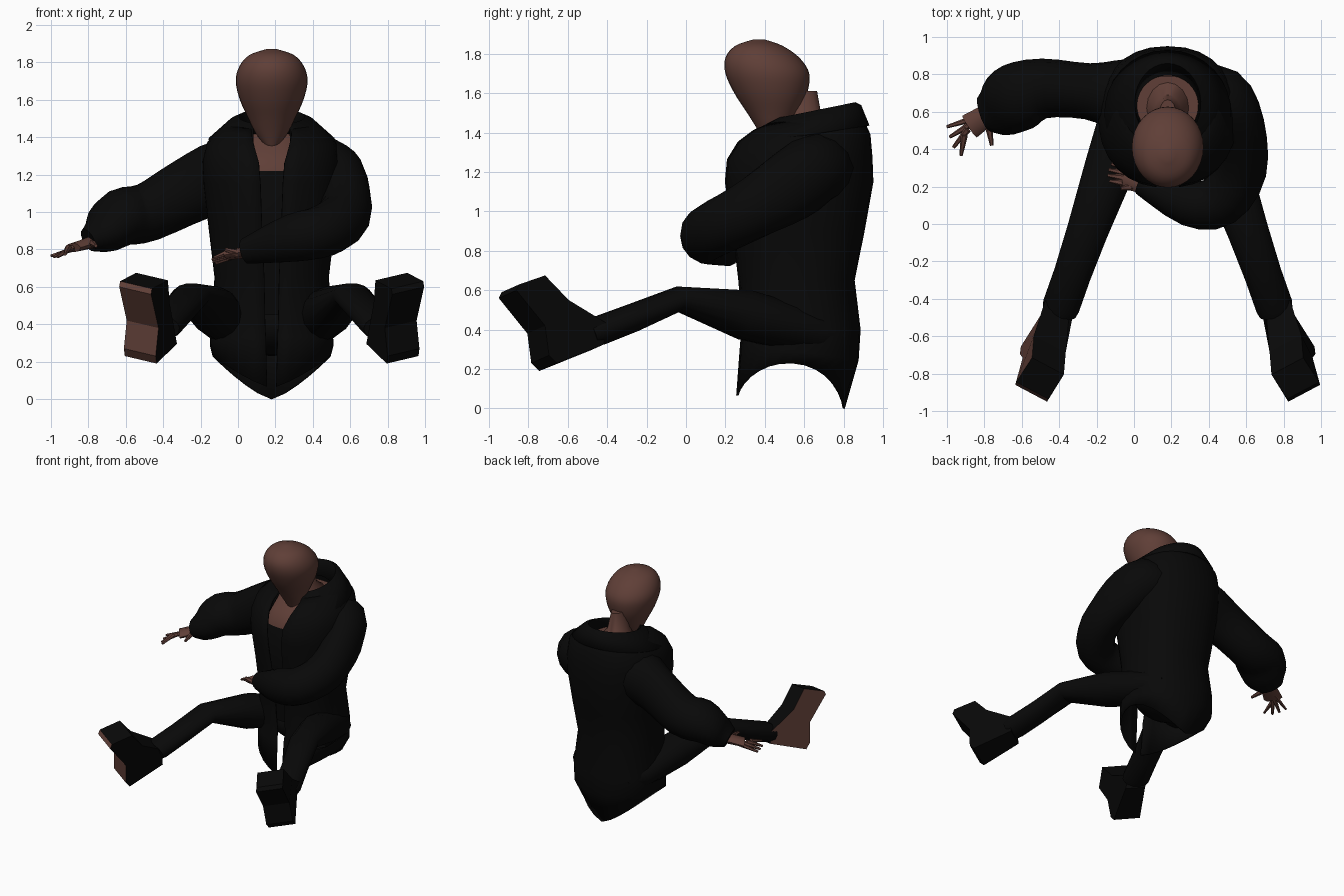
import bpy, bmesh, math
from mathutils import Vector

if "Cube" in bpy.data.objects:
    bpy.data.objects.remove(bpy.data.objects["Cube"])

CX = 0.18  # body centre line


def material(name, rgb):
    m = bpy.data.materials.new(name)
    m.diffuse_color = (*rgb, 1)
    m.use_nodes = True
    m.node_tree.nodes["Principled BSDF"].inputs["Base Color"].default_value = m.diffuse_color
    return m


BLACK = material("black cloth", (0.0025, 0.0025, 0.0025))
SKIN = material("brown skin", (0.115, 0.049, 0.038))


def finish(name, bm, mats, rule=None, angle=40):
    bmesh.ops.recalc_face_normals(bm, faces=bm.faces)
    bm.normal_update()
    for f in bm.faces:
        f.material_index = int(bool(rule and rule(f)))
    me = bpy.data.meshes.new(name)
    bm.to_mesh(me)
    bm.free()
    for m in mats:
        me.materials.append(m)
    ob = bpy.data.objects.new(name, me)
    bpy.context.collection.objects.link(ob)
    bpy.ops.object.select_all(action='DESELECT')
    ob.select_set(True)
    bpy.context.view_layer.objects.active = ob
    bpy.ops.object.shade_smooth_by_angle(angle=math.radians(angle))
    return ob


def loft(name, rings, mats, wrap=True, rule=None, angle=40):
    bm = bmesh.new()
    vs = [[bm.verts.new(p) for p in r] for r in rings]
    n = len(rings[0])
    for a, b in zip(vs, vs[1:]):
        for i in range(n if wrap else n - 1):
            j = (i + 1) % n
            bm.faces.new((a[i], a[j], b[j], b[i]))
    if wrap:
        bm.faces.new(vs[0])
        bm.faces.new(vs[-1])
    return finish(name, bm, mats, rule, angle)


def spline(rows, k):
    """Catmull-Rom resampling of number rows."""
    out = []
    for i in range(len(rows) - 1):
        q = [rows[max(i - 1, 0)], rows[i], rows[i + 1], rows[min(i + 2, len(rows) - 1)]]
        for s in range(k):
            t = s / k
            out.append([0.5 * (2 * b + (c - a) * t + (2 * a - 5 * b + 4 * c - d) * t * t
                        + (3 * b - a - 3 * c + d) * t ** 3) for a, b, c, d in zip(*q)])
    return out + [list(rows[-1])]


def zring(z, rx, yf, yb, gap=None, tilt=0.0, n=29, p=1.0, zfun=None):
    """Level ring from half width and front/back y; gap leaves the front open."""
    cy, ry, pts = (yf + yb) / 2, (yb - yf) / 2, []
    for i in range(n):
        t = 2 * math.pi * i / n if gap is None else gap + (2 * math.pi - 2 * gap) * i / (n - 1)
        s, c = math.sin(t), math.cos(t)
        s, c = math.copysign(abs(s) ** p, s), math.copysign(abs(c) ** p, c)
        zz = zfun(s, c) if zfun else z - tilt * ry * c
        pts.append(Vector((CX + rx * s, cy - ry * c, zz)))
    return pts


def tube(name, rows, mat, n=14, k=3):
    """Tube through rows of x, y, z, side radius, upright radius."""
    rows = spline(rows, k)
    pts, rings = [Vector(r[:3]) for r in rows], []
    for i, r in enumerate(rows):
        t = (pts[min(i + 1, len(pts) - 1)] - pts[max(i - 1, 0)]).normalized()
        side = t.cross(Vector((0, 0, 1))).normalized()
        up = side.cross(t)
        rings.append([pts[i] + side * r[3] * math.cos(a) + up * r[4] * math.sin(a)
                      for a in (2 * math.pi * j / n for j in range(n))])
    return loft(name, rings, [mat])


def mirror(p):
    return (2 * CX - p[0], *p[1:])


# Head and neck
loft("head", [zring(*r, n=32) for r in spline([
    (1.35, .03, .40, .45), (1.42, .085, .36, .52), (1.5, .125, .31, .57), (1.6, .17, .245, .615),
    (1.7, .192, .2, .625), (1.78, .172, .2, .575), (1.84, .118, .25, .49), (1.872, .025, .34, .40)], 4)],
    [SKIN], angle=60)
loft("neck", [zring(*r, n=16) for r in [
    (1.3, .14, .46, .78), (1.41, .12, .48, .77), (1.47, .075, .5, .69), (1.61, .045, .51, .665)]], [SKIN])

# Shirt with bare upper chest
loft("shirt_and_chest", [zring(*r, p=.75) for r in [
    (.45, .23, .34, .8), (.9, .24, .30, .85), (1.22, .25, .29, .87),
    (1.32, .22, .36, .85), (1.42, .165, .47, .79)]], [BLACK, SKIN],
    rule=lambda f: f.calc_center_median().z > 1.22)


# Open jacket whose hem arches up at the sides
def hem(s, c):
    low = .06 if c > 0 else .0
    return low + (.23 - low) * abs(s) ** 1.35


jacket = loft("jacket", [zring(0, .31, .26, .80, .07, zfun=hem, p=.95)] + [
    zring(z, rx, yf, yb, gap, tilt, p=.88) for z, rx, yf, yb, gap, tilt in [
        (.29, .325, .28, .87, .07, -.15), (.40, .32, .29, .88, .08, 0), (.65, .30, .27, .85, .1, 0),
        (.90, .33, .24, .90, .12, 0), (1.15, .36, .20, .945, .13, 0), (1.27, .365, .21, .94, .15, .02),
        (1.37, .34, .26, .93, .23, .06), (1.44, .27, .33, .89, .35, .12),
        (1.48, .2, .42, .84, .5, .16)]], [BLACK], wrap=False)
collar = loft("jacket_collar", [zring(*r) for r in [
    (1.42, .17, .47, .80, .5, .15), (1.505, .18, .43, .86, .5, .2),
    (1.485, .22, .39, .885, .46, .2), (1.385, .335, .265, .925, .3, .15)]], [BLACK], wrap=False)
for ob in (jacket, collar):
    mod = ob.modifiers.new("thickness", 'SOLIDIFY')
    mod.thickness = 0.012
    mod.offset = 0

# Hips
bm = bmesh.new()
bmesh.ops.create_uvsphere(bm, u_segments=20, v_segments=12, radius=1)
for v in bm.verts:
    v.co = Vector((CX + .27 * v.co.x, .6 + .24 * v.co.y, .39 + .16 * v.co.z))
finish("trouser_hips", bm, [BLACK])

# Sleeves
tube("outstretched_sleeve", [
    (.06, .68, 1.2, .19, .19), (-.08, .69, 1.19, .19, .2), (-.25, .71, 1.12, .15, .18),
    (-.48, .725, 1.0, .16, .16), (-.62, .68, .97, .185, .155), (-.72, .62, .89, .16, .115),
    (-.80, .59, .85, .1, .065)], BLACK)
tube("folded_sleeve", [
    (.33, .68, 1.2, .16, .16), (.46, .66, 1.22, .18, .18), (.56, .52, 1.12, .14, .18),
    (.57, .29, .985, .14, .15), (.46, .125, .90, .14, .14), (.29, .11, .86, .12, .13),
    (.04, .22, .79, .065, .07)], BLACK)

# Hands: palm and fingers
HANDS = {
    "outstretched": [((-.76, .60, .845), (-.88, .52, .81)), (-.03, -.05, 0),
                     [(-1.0, .52, .765), (-.985, .465, .76), (-.965, .41, .76), (-.925, .365, .775)],
                     ((-.78, .54, .835), (-.76, .42, .82))],
    "folded": [((.07, .21, .79), (-.05, .26, .77)), (.01, .045, -.012),
               [(-.13, .23, .755), (-.14, .26, .745), (-.135, .29, .735), (-.12, .32, .725)],
               ((.0, .2, .78), (-.07, .19, .8))],
}
for hand, (palm, spread, tips, thumb) in HANDS.items():
    a, b = palm
    tube(hand + "_palm", [(*a, .055, .035), (*b, .07, .025)], SKIN, 8, 1)
    for i, tip in enumerate(tips):
        root = Vector(b) + Vector(spread) * (i - 1.5) * .6
        tube(f"{hand}_finger_{i + 1}", [(*root, .019, .017), (*tip, .009, .008)], SKIN, 6, 1)
    tube(hand + "_thumb", [(*thumb[0], .022, .02), (*thumb[1], .01, .01)], SKIN, 6, 1)

# Trouser legs and boots, mirrored about the body centre
LEG = [(.04, .76, .37, .11, .08), (-.02, .64, .385, .145, .115), (-.13, .3, .475, .135, .13),
       (-.25, -.04, .555, .11, .065), (-.33, -.27, .46, .1, .072), (-.39, -.44, .395, .1, .075),
       (-.40, -.48, .38, .09, .065)]
BOOT = [(-.545, -.89, .61), (-.55, -.905, .58), (-.51, -.76, .40), (-.525, -.74, .25), (-.52, -.70, .21),
        (-.39, -.45, .31), (-.41, -.44, .42), (-.45, -.64, .53), (-.46, -.76, .655)]
HALF = Vector((.085, -.045, -.02))
for side, flip in (("right", False), ("left", True)):
    tube(side + "_trouser_leg", [mirror(r) if flip else r for r in LEG], BLACK, k=1)
    # the boot narrows towards the ankle
    rings = [[Vector(p) + HALF * s * (.75 if p[1] > -.5 else 1) for p in BOOT] for s in (-1, 1)]
    if flip:
        rings = [[Vector(mirror(p)) for p in r] for r in rings]
    # one boot has a bare brown sole and outer side
    loft(side + "_boot", rings, [BLACK, SKIN], angle=15,
         rule=None if flip else lambda f: f.normal.x < -.22)
